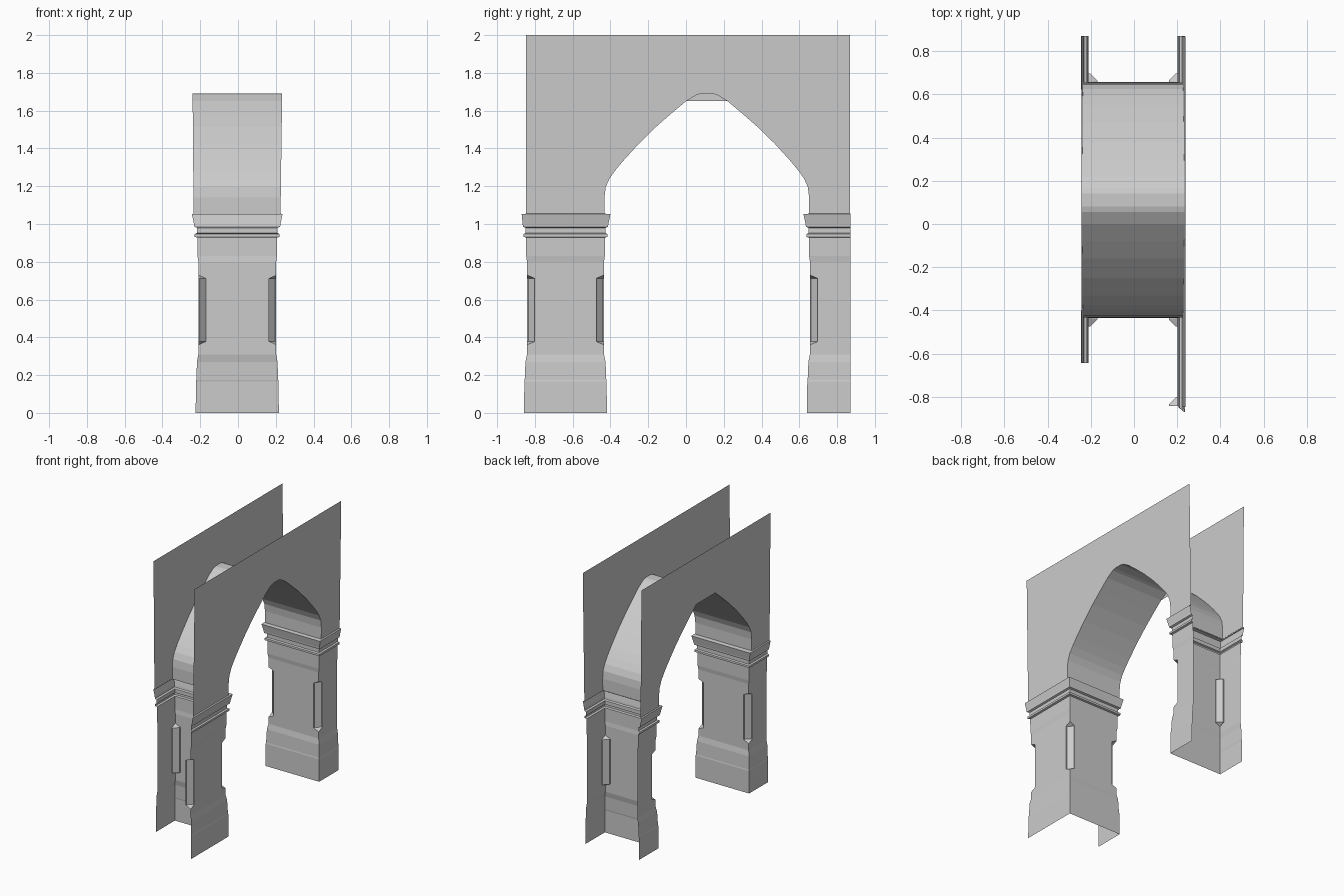
import bpy, bmesh

if "Cube" in bpy.data.objects:
    bpy.data.objects.remove(bpy.data.objects["Cube"])

CX = -0.004      # mid-plane between the two wall faces
HALF = 0.206     # half thickness of a pier shaft
YC = 0.11        # centre of the opening


def make_object(name, bm):
    bmesh.ops.remove_doubles(bm, verts=bm.verts, dist=1e-5)
    bmesh.ops.recalc_face_normals(bm, faces=bm.faces)
    me = bpy.data.meshes.new(name)
    bm.to_mesh(me)
    bm.free()
    ob = bpy.data.objects.new(name, me)
    bpy.context.collection.objects.link(ob)
    return ob


def loft(name, rings):
    bm = bmesh.new()
    vs = [[bm.verts.new(p) for p in ring] for ring in rings]
    for a, b in zip(vs, vs[1:]):
        for i in range(len(a) - 1):
            bm.faces.new((a[i], a[i + 1], b[i + 1], b[i]))
    return make_object(name, bm)


# Pier profile: height, outward step in x, outward step in y, corner notch
PROFILE = [
    (0, .014, .015, 0), (.165, .013, .014, 0), (.175, .011, .012, 0),
    (.27, .007, .008, 0), (.31, 0, 0, 0), (.36, 0, 0, 0),
    (.378, 0, 0, .041), (.712, 0, 0, .041), (.73, 0, 0, 0),
    (.80, 0, 0, 0), (.83, .004, .004, 0), (.928, .005, .005, 0),
    (.932, .019, .019, 0), (.947, .019, .019, 0), (.952, .008, .008, 0),
    (.98, .008, .008, 0), (.985, .021, .021, 0), (1.00, .023, .023, 0),
    (1.052, .034, .034, 0), (1.055, .024, .002, 0),
]


def corner(x, y, sx, sy, n):
    """Four points of a stopped chamfer with a small lip."""
    lip = n * .17
    return [(x, y + sy * n), (x + sx * lip, y + sy * n),
            (x + sx * n, y + sy * lip), (x + sx * n, y)]


# Front and back piers, open towards the outside
front, back = [], []
for z, px, py, n in PROFILE:
    xl, xr = CX - HALF - px, CX + HALF + px
    yi = -.434 + py
    path = ([(xl, -.642)] + corner(xl, yi, 1, -1, n)
            + corner(xr, yi, -1, -1, n)[::-1]
            + corner(xr, -.842 - min(py, .028), -1, 1, n))
    front.append([(x, y, z) for x, y in path])
    yi = .656 - py
    path = ([(xl, .87)] + corner(xl, yi, 1, 1, n)
            + corner(xr, yi, -1, 1, n)[::-1] + [(xr, .87)])
    back.append([(x, y, z) for x, y in path])
loft("front_pier", front)
loft("back_pier", back)

# Arch curve: half profile mirrored about the centre of the opening
HALF_ARCH = [(.542, 1.05), (.542, 1.14), (.535, 1.195), (.515, 1.24),
             (.485, 1.283), (.44, 1.337), (.36, 1.425), (.27, 1.513),
             (.19, 1.583), (.11, 1.65), (.055, 1.683), (.03, 1.69)]
ARCH = [(YC - d, z) for d, z in HALF_ARCH] + [(YC + d, z) for d, z in HALF_ARCH[::-1]]


def wall_x(side, z):
    """Walls lean outward slightly towards the top."""
    t = (z - 1.05) / .95
    return .225 + .013 * t if side > 0 else -.235 - .008 * t


# Arch underside
loft("arch_underside", [[(wall_x(s, z), y, z) for y, z in ARCH] for s in (-1, 1)])

# Two wall faces around the arch
for name, side, y0 in (("right_wall", 1, -.847), ("left_wall", -1, -.642)):
    bm = bmesh.new()
    outline = [(y0, 1.05)] + ARCH + [(.868, 1.05), (.868, 2), (y0, 2)]
    bm.faces.new([bm.verts.new((wall_x(side, z), y, z)) for y, z in outline])
    bmesh.ops.triangulate(bm, faces=bm.faces)
    make_object(name, bm)
